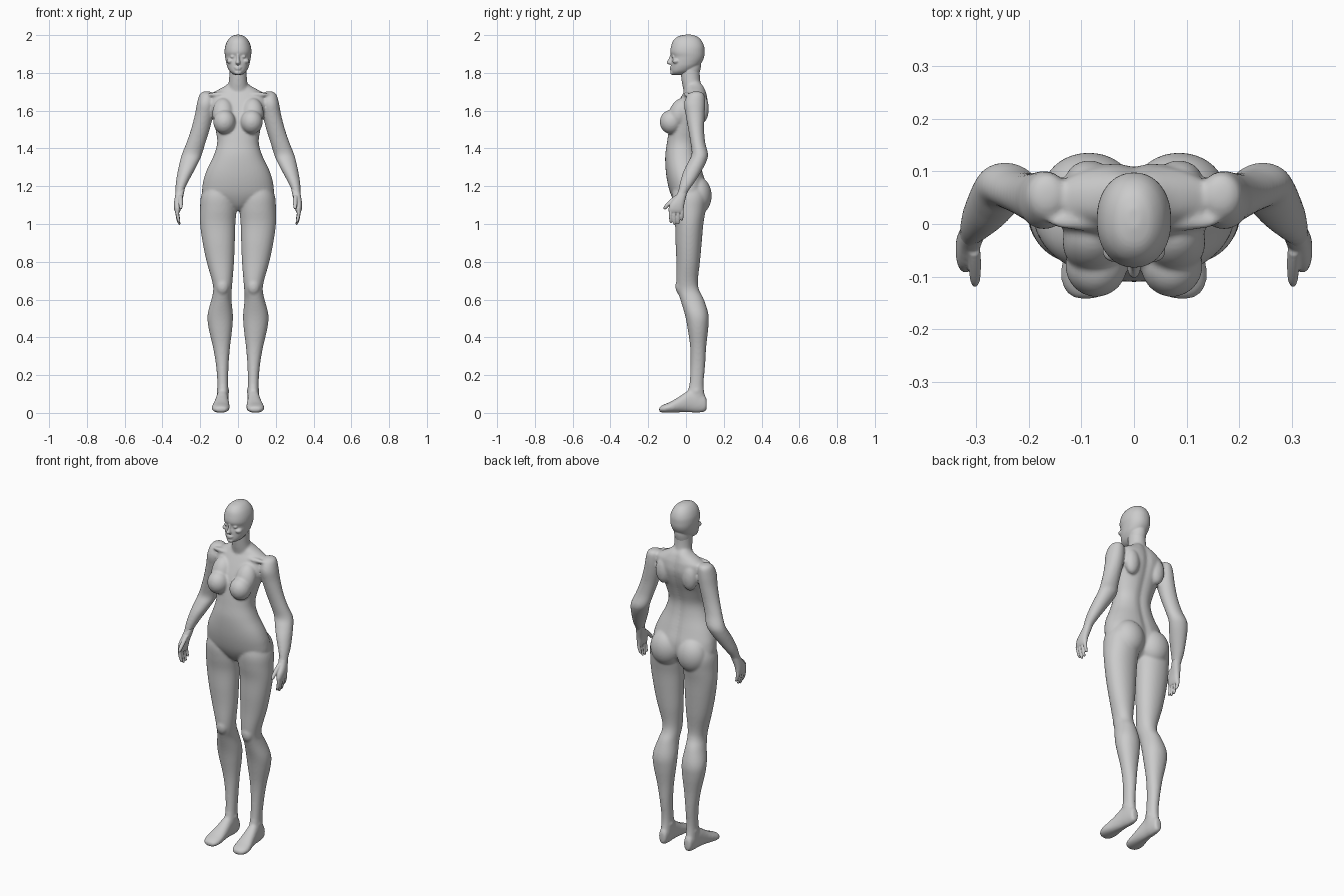
import bpy, bmesh, math
from mathutils import Matrix

N = 40


def catmull(p0, p1, p2, p3, t):
    return [0.5 * (2 * b + (c - a) * t + (2 * a - 5 * b + 4 * c - d) * t * t
                   + (3 * b - a - 3 * c + d) * t ** 3)
            for a, b, c, d in zip(p0, p1, p2, p3)]


def loft(bm, rows, axis='z', power=2.0, side=1, groove=0.0, steps=4):
    """Skin rounded sections given as (height, a_min, a_max, b_min, b_max)."""
    dense = []
    for i in range(len(rows) - 1):
        quad = [rows[max(0, min(len(rows) - 1, i + k))] for k in (-1, 0, 1, 2)]
        dense += [catmull(*quad, s / steps) for s in range(steps)]
    dense.append(rows[-1])
    rings = []
    for h, a0, a1, b0, b1 in dense:
        ring = []
        for k in range(N):
            c, s = math.cos(2 * math.pi * k / N), math.sin(2 * math.pi * k / N)
            c = math.copysign(abs(c) ** (2 / power), c)
            s = math.copysign(abs(s) ** (2 / power), s)
            a = (a0 + a1) / 2 + c * (a1 - a0) / 2
            b = (b0 + b1) / 2 + s * (b1 - b0) / 2
            if s > 0:
                b -= groove * math.exp(-(a / 0.022) ** 2)
            ring.append(bm.verts.new((a * side, b, h) if axis == 'z' else (a * side, h, b)))
        rings.append(ring)
    for r, q in zip(rings, rings[1:]):
        for k in range(N):
            bm.faces.new((r[k], r[(k + 1) % N], q[(k + 1) % N], q[k]))
    bm.faces.new(rings[0])
    bm.faces.new(rings[-1])


def sym(rows):
    return [(z, -w, w, f, b) for z, w, f, b in rows]


def ball(bm, centre, radii, tilt=0.0):
    m = Matrix.Translation(centre) @ Matrix.Rotation(tilt, 4, 'X') @ Matrix.Diagonal((*radii, 1))
    bmesh.ops.create_uvsphere(bm, u_segments=32, v_segments=20, radius=1, matrix=m)


def finish(bm, name, voxel, smooth):
    """Fuse overlapping masses into one smooth skin."""
    bmesh.ops.recalc_face_normals(bm, faces=bm.faces)
    mesh = bpy.data.meshes.new(name)
    bm.to_mesh(mesh)
    bm.free()
    ob = bpy.data.objects.new(name, mesh)
    bpy.context.collection.objects.link(ob)
    r = ob.modifiers.new("fuse", 'REMESH')
    r.mode = 'VOXEL'
    r.voxel_size = voxel
    r.use_smooth_shade = True
    s = ob.modifiers.new("soften", 'SMOOTH')
    s.factor = 0.5
    s.iterations = smooth


TORSO = [(1.07, .03, -.02, .05), (1.10, .08, -.05, .085), (1.15, .18, -.078, .108),
         (1.21, .187, -.096, .108), (1.28, .168, -.107, .088), (1.36, .13, -.11, .066),
         (1.43, .110, -.101, .060), (1.50, .119, -.090, .078), (1.57, .136, -.074, .103),
         (1.63, .152, -.048, .117), (1.68, .150, -.022, .113), (1.705, .115, -.008, .106),
         (1.73, .07, .0, .096), (1.75, .045, .01, .08)]
NECK = [(1.66, .06, -.005, .10), (1.71, .056, -.014, .09), (1.75, .049, -.022, .077),
        (1.80, .046, -.028, .073), (1.85, .046, -.03, .075)]
LEG = [(1.22, .04, .165, -.06, .09), (1.15, .012, .195, -.075, .112), (1.08, .008, .201, -.070, .105),
       (1.00, .014, .201, -.058, .092), (.90, .017, .187, -.055, .083), (.80, .021, .166, -.051, .074),
       (.70, .029, .138, -.051, .063), (.65, .033, .131, -.046, .070), (.60, .035, .141, -.030, .095),
       (.52, .027, .161, -.006, .119), (.45, .030, .156, .008, .118), (.35, .042, .133, .022, .107),
       (.25, .050, .116, .024, .101), (.15, .052, .109, .018, .093), (.08, .05, .111, .0, .10),
       (.03, .056, .105, .02, .098)]
FOOT = [(.110, .072, .09, .03, .06), (.102, .058, .104, .008, .09), (.06, .052, .111, .001, .12),
        (.02, .051, .116, .003, .122), (-.03, .047, .126, .003, .09), (-.08, .044, .138, .001, .06),
        (-.115, .048, .137, .001, .045), (-.136, .06, .122, .004, .034), (-.143, .08, .105, .012, .024)]
ARM = [(1.702, .15, .18, .04, .07), (1.688, .13, .202, .012, .095), (1.64, .124, .217, -.01, .101),
       (1.58, .13, .228, -.002, .099), (1.50, .15, .249, .012, .096), (1.43, .172, .273, .024, .102),
       (1.37, .190, .297, .030, .117), (1.33, .207, .308, .012, .108), (1.28, .233, .319, -.013, .082),
       (1.22, .265, .329, -.032, .045), (1.17, .287, .331, -.043, .010), (1.13, .291, .335, -.06, -.004)]
PALM = [(1.185, .282, .326, -.035, .012), (1.15, .289, .333, -.053, .002), (1.11, .298, .339, -.082, -.008),
        (1.08, .303, .338, -.092, -.012), (1.062, .308, .333, -.09, -.015)]

# Body: torso, neck, legs, feet and arms fused together
bm = bmesh.new()
loft(bm, sym(TORSO), power=2.2, groove=.009)
loft(bm, sym(NECK))
for s in (1, -1):
    loft(bm, LEG, side=s, power=2.1)
    loft(bm, FOOT, axis='y', side=s, power=2.2)
    loft(bm, ARM, side=s)
    # breast and the slope above it
    ball(bm, (.072 * s, -.078, 1.54), (.059, .061, .064))
    ball(bm, (.078 * s, -.035, 1.585), (.058, .055, .085), -.35)
    # buttock, kneecap and ankle bones
    ball(bm, (.086 * s, .062, 1.15), (.088, .074, .10))
    ball(bm, (.082 * s, -.03, .67), (.034, .026, .045))
    ball(bm, (.08 * s, .055, .115), (.034, .03, .025))
    # collar bone and shoulder blade
    ball(bm, (.085 * s, .005, 1.685), (.08, .018, .014))
    ball(bm, (.085 * s, .085, 1.61), (.045, .036, .075))
finish(bm, "body", .006, 9)

# Head with brow, nose, lips and chin
HEAD = [(2.002, .012, -.008, .03), (1.992, .036, -.044, .06), (1.97, .056, -.068, .083),
        (1.94, .068, -.079, .096), (1.91, .071, -.083, .098), (1.885, .068, -.075, .096),
        (1.86, .064, -.078, .086), (1.835, .058, -.079, .066), (1.81, .045, -.079, .03),
        (1.795, .028, -.074, .0), (1.789, .012, -.062, -.03)]
bm = bmesh.new()
loft(bm, sym(HEAD), power=2.15)
loft(bm, sym([(1.80, .044, -.024, .072), (1.84, .046, -.03, .08), (1.88, .04, -.03, .075)]))
loft(bm, sym([(1.90, .006, -.083, -.06), (1.875, .008, -.092, -.06),
              (1.855, .013, -.104, -.06), (1.845, .011, -.094, -.06)]))
ball(bm, (0, -.077, 1.829), (.02, .010, .005))
ball(bm, (0, -.077, 1.820), (.017, .010, .005))
ball(bm, (0, -.070, 1.802), (.02, .014, .013))
for s in (1, -1):
    ball(bm, (.028 * s, -.066, 1.886), (.013, .010, .009))
    ball(bm, (.04 * s, -.052, 1.862), (.02, .02, .014))
finish(bm, "head", .0042, 3)

# Hands: palm, four fingers and thumb
FINGERS = [(-.083, -.080, 1.005), (-.063, -.061, .994), (-.042, -.041, .998), (-.021, -.022, 1.018)]
bm = bmesh.new()
for s in (1, -1):
    loft(bm, PALM, side=s, power=2.4)
    for y0, y1, tip in FINGERS:
        rows = []
        for t, r in ((0, .009), (.35, .0095), (.7, .0085), (.93, .0065), (1, .003)):
            x = .321 + .008 * t - .020 * t * t
            y, z = y0 + (y1 - y0) * t, 1.085 + (tip - 1.085) * t
            rows.append((z, x - r, x + r, y - r, y + r))
        loft(bm, rows, side=s)
    loft(bm, [(1.15, .293, .316, -.06, -.03), (1.125, .291, .315, -.088, -.056),
              (1.10, .292, .313, -.112, -.085), (1.085, .295, .310, -.120, -.098),
              (1.078, .299, .306, -.119, -.107)], side=s)
finish(bm, "hands", .0035, 2)
